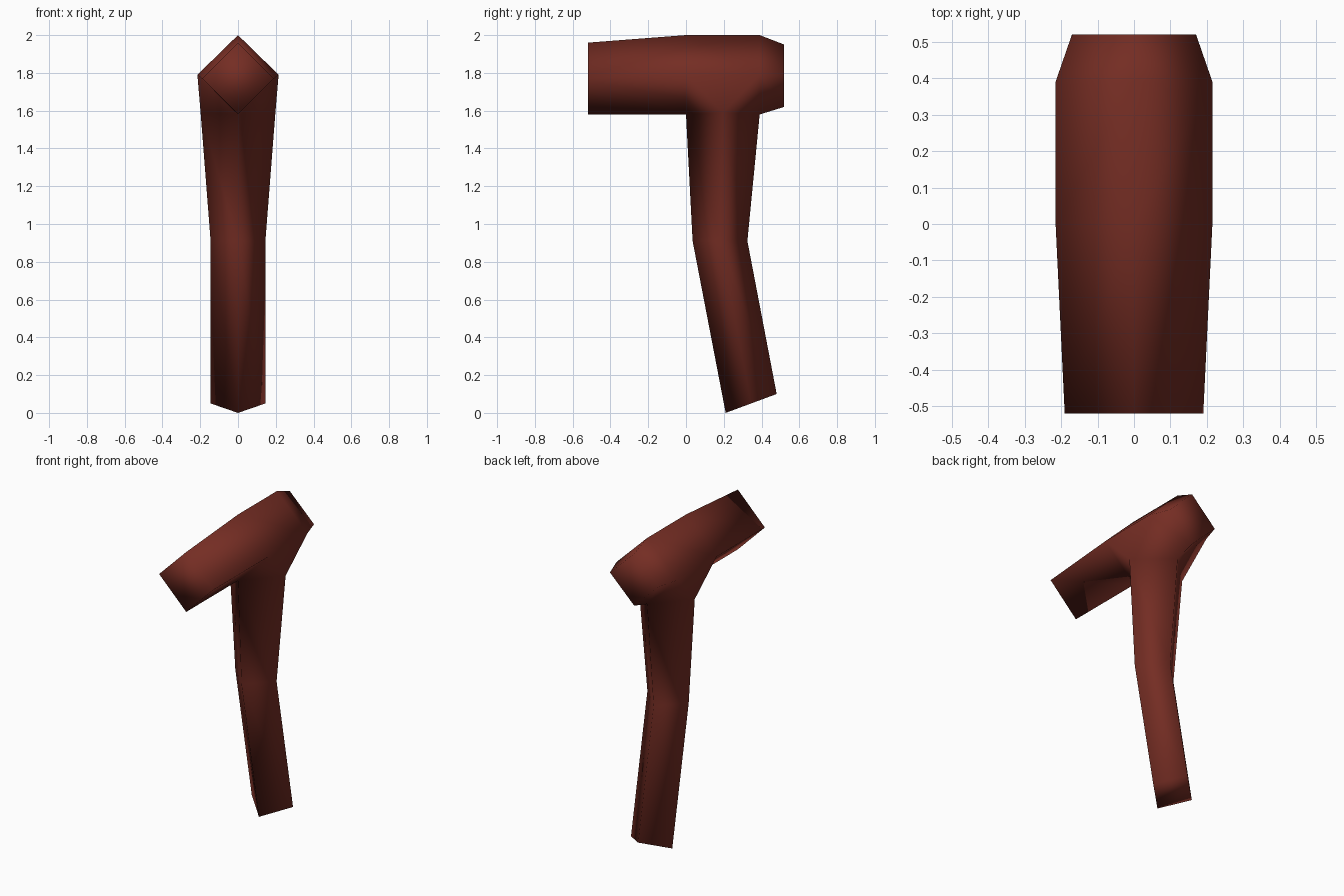
import bpy
import bmesh

if "Cube" in bpy.data.objects:
    bpy.data.objects.remove(bpy.data.objects["Cube"])

mat = bpy.data.materials.new("dark red brown")
mat.diffuse_color = (0.175, 0.026, 0.017, 1)
mat.use_nodes = True
mat.node_tree.nodes["Principled BSDF"].inputs["Base Color"].default_value = mat.diffuse_color

bm = bmesh.new()


def barrel_ring(y, half, low, high):
    """Diamond cross-section: top, right, bottom, left."""
    mid = (low + high) / 2
    return [bm.verts.new(p) for p in
            ((0, y, high), (half, y, mid), (0, y, low), (-half, y, mid))]


def handle_ring(front, side, back, half):
    """Four-sided cross-section from (y, z) pairs: front, right, back, left."""
    pts = [(0, front), (half, side), (0, back), (-half, side)]
    return [bm.verts.new((x, y, z)) for x, (y, z) in pts]


def bridge(a, b, skip=()):
    n = len(a)
    for i in range(n):
        if i not in skip:
            j = (i + 1) % n
            bm.faces.new((a[i], a[j], b[j], b[i]))


# barrel, with its underside left open where the handle grows out
rings = [barrel_ring(-0.52, 0.19, 1.58, 1.96),
         barrel_ring(0.0, 0.215, 1.58, 2.0),
         barrel_ring(0.39, 0.215, 1.58, 2.0),
         barrel_ring(0.52, 0.17, 1.62, 1.95)]
bridge(rings[0], rings[1])
bridge(rings[1], rings[2], skip=(1, 2))
bridge(rings[2], rings[3])
bm.faces.new(rings[0])
bm.faces.new(rings[3])

# shoulders between the barrel and the square top of the handle
a, b = rings[1], rings[2]
right, left = [bm.verts.new((s * 0.198, 0.195, 1.59)) for s in (1, -1)]
for corner, k in ((right, 1), (left, 3)):
    bm.faces.new((a[2], a[k], corner))
    bm.faces.new((a[k], b[k], corner))
    bm.faces.new((b[k], b[2], corner))

# bent handle
top = [a[2], right, b[2], left]
bend = handle_ring((0.035, 0.91), (0.18, 0.91), (0.325, 0.91), 0.145)
foot = handle_ring((0.21, 0.0), (0.345, 0.05), (0.48, 0.10), 0.145)
bridge(top, bend)
bridge(bend, foot)
bm.faces.new(foot)

bmesh.ops.recalc_face_normals(bm, faces=bm.faces[:])
for f in bm.faces:
    f.smooth = True

mesh = bpy.data.meshes.new("barrel_with_handle")
bm.to_mesh(mesh)
bm.free()
mesh.materials.append(mat)
obj = bpy.data.objects.new("barrel_with_handle", mesh)
bpy.context.collection.objects.link(obj)
